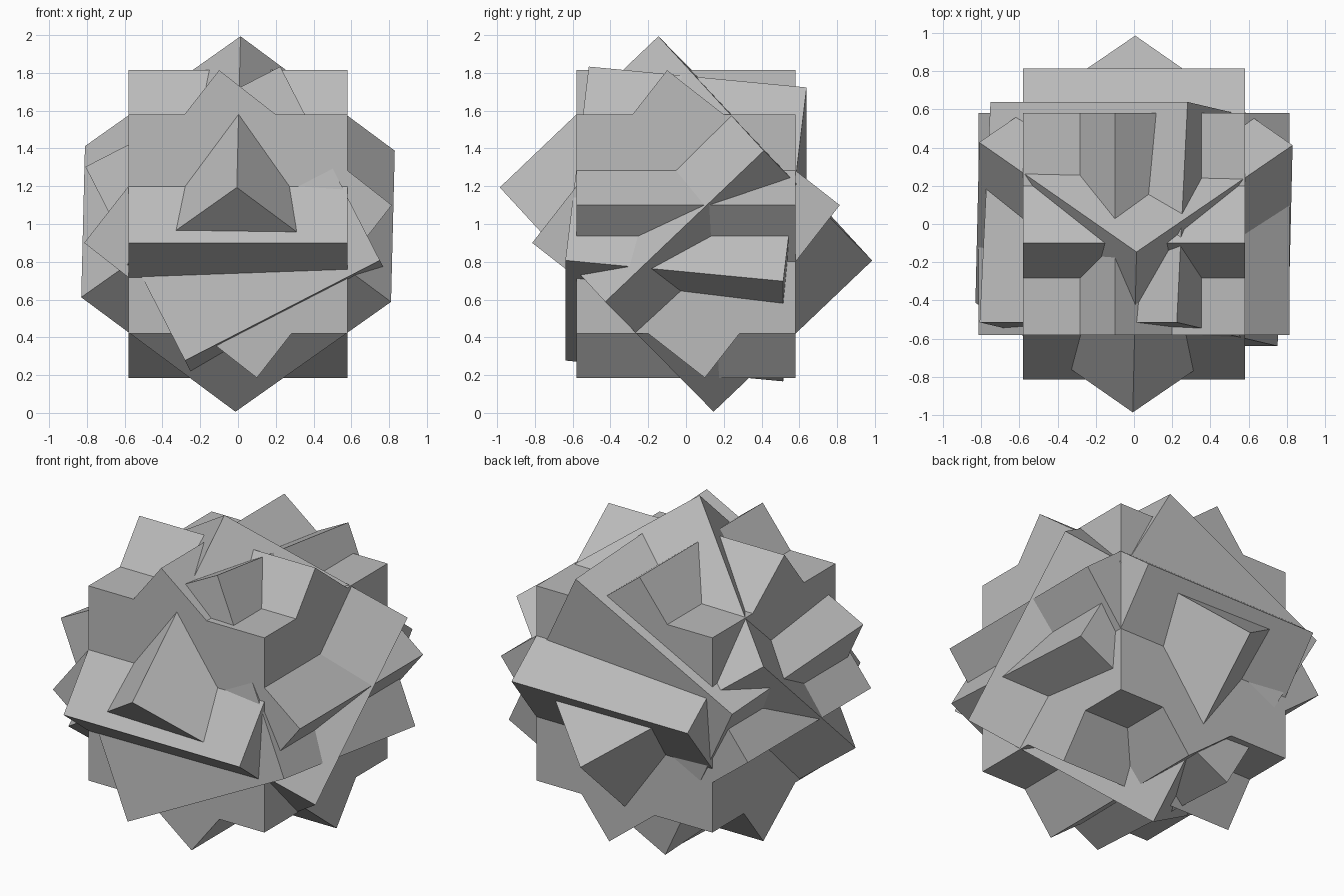
import bpy
from math import radians
from mathutils import Matrix, Vector

old = bpy.data.objects.get("Cube")
if old:
    bpy.data.objects.remove(old, do_unlink=True)

HALF = 0.58
CENTRE = Vector((0, 0, 1))

grey = bpy.data.materials.new("plain grey")
grey.use_nodes = True
colour = (0.5, 0.5, 0.5, 1)
grey.diffuse_color = colour
grey.node_tree.nodes["Principled BSDF"].inputs["Base Color"].default_value = colour


def frame(first, second):
    """Rotation whose x and y axes follow two edge directions."""
    u = Vector(first).normalized()
    v = Vector(second)
    v = (v - u * v.dot(u)).normalized()
    return Matrix((u, v, u.cross(v))).transposed().to_4x4()


def block(name, rotation):
    """One cube of the compound, turned about the shared centre."""
    bpy.ops.mesh.primitive_cube_add(size=2 * HALF)
    ob = bpy.context.object
    ob.name = name
    ob.matrix_world = Matrix.Translation(CENTRE) @ rotation
    ob.data.materials.append(grey)


# Five equal cubes interlocking around one centre
block("upright_cube", Matrix.Identity(4))
block("cube_turned_forward", Matrix.Rotation(radians(52), 4, "X"))
block("cube_turned_sideways", Matrix.Rotation(radians(-52), 4, "Y"))
block("cube_on_corner", frame((0.017, 0.724, 0.69), (0.705, 0.49, -0.515)))
block("cube_leaning", frame((0.889, 0, 0.457), (0.049, 0.994, -0.095)))
